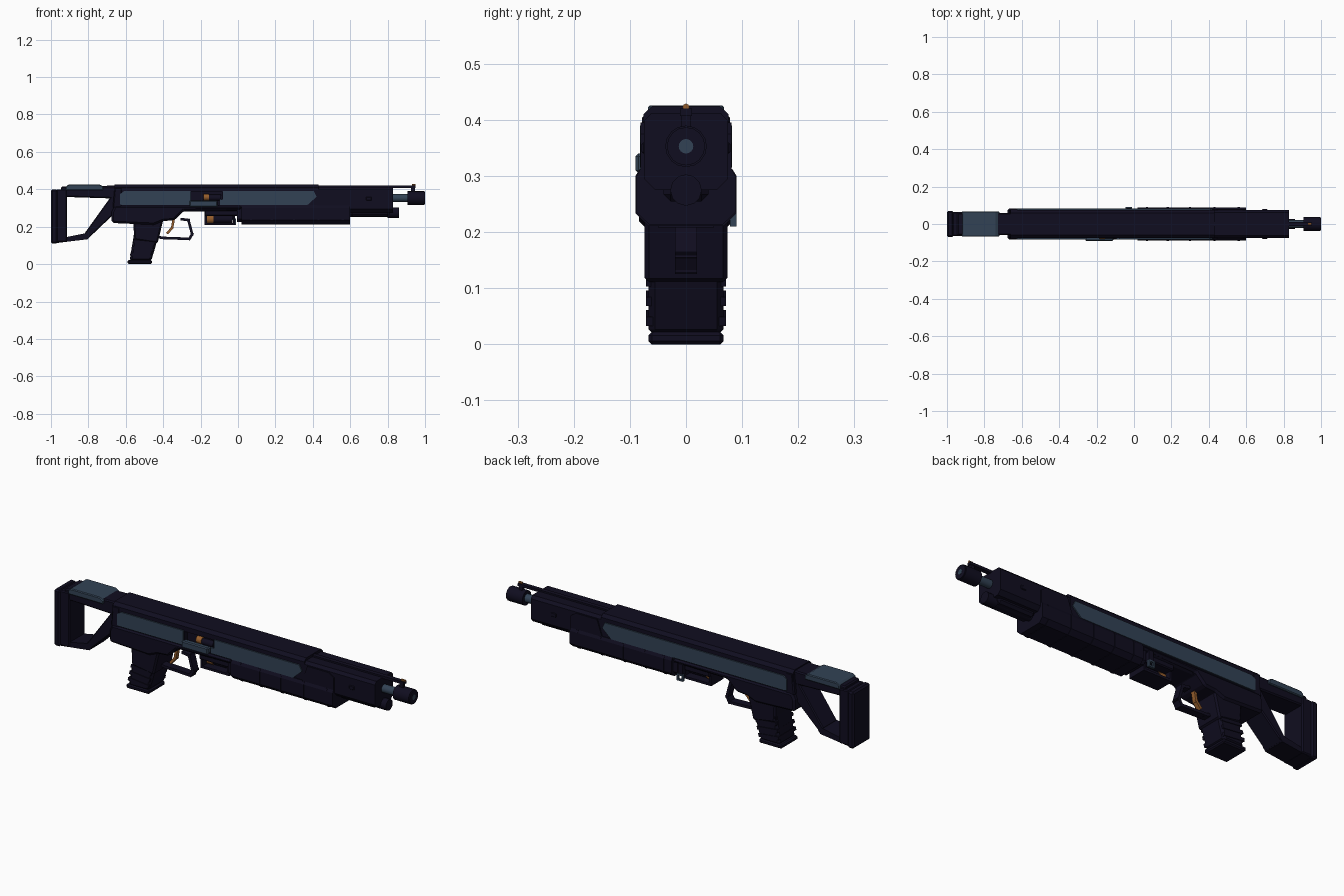
import bpy, bmesh, math
from mathutils import Matrix

old = bpy.data.objects.get("Cube")
if old:
    bpy.data.objects.remove(old, do_unlink=True)


def material(name, rgb):
    m = bpy.data.materials.new(name)
    m.use_nodes = True
    m.diffuse_color = (*rgb, 1)
    m.node_tree.nodes["Principled BSDF"].inputs["Base Color"].default_value = (*rgb, 1)
    return m


NAVY = material("dark navy", (0.005, 0.004, 0.014))
SLATE = material("slate blue", (0.032, 0.055, 0.09))
BRASS = material("brass orange", (0.3, 0.11, 0.025))


def finish(name, bm, mat, bevel=0):
    bmesh.ops.recalc_face_normals(bm, faces=bm.faces)
    me = bpy.data.meshes.new(name)
    bm.to_mesh(me)
    bm.free()
    me.materials.append(mat)
    ob = bpy.data.objects.new(name, me)
    bpy.context.collection.objects.link(ob)
    if bevel:
        mod = ob.modifiers.new("Chamfer", "BEVEL")
        mod.width, mod.segments = bevel, 1
    return ob


def prism(name, pts, lo, hi, mat=NAVY, bevel=0, axis="y"):
    """Extrude an (x, z) profile along y, or a (y, z) profile along x."""
    bm = bmesh.new()
    place = (lambda p: (p[0], lo, p[1])) if axis == "y" else (lambda p: (lo, p[0], p[1]))
    face = bm.faces.new([bm.verts.new(place(p)) for p in pts])
    moved = bmesh.ops.extrude_face_region(bm, geom=[face])["geom"]
    shift = (0, hi - lo, 0) if axis == "y" else (hi - lo, 0, 0)
    bmesh.ops.translate(bm, vec=shift, verts=[v for v in moved if isinstance(v, bmesh.types.BMVert)])
    return finish(name, bm, mat, bevel)


def box(name, x0, x1, y0, y1, z0, z1, mat=NAVY, bevel=0):
    return prism(name, [(x0, z0), (x1, z0), (x1, z1), (x0, z1)], y0, y1, mat, bevel)


def section(half, mat_name, x0, x1):
    """Extrude a symmetric cross-section given by its right half."""
    return prism(mat_name, half + [(-y, z) for y, z in reversed(half)], x0, x1, axis="x")


def rod(name, x0, x1, z, r, mat=NAVY, sides=16, y=0):
    bm = bmesh.new()
    bmesh.ops.create_cone(bm, cap_ends=True, segments=sides, radius1=r, radius2=r, depth=x1 - x0,
                          matrix=Matrix.Translation(((x0 + x1) / 2, y, z)) @ Matrix.Rotation(math.pi / 2, 4, "Y"))
    ob = finish(name, bm, mat)
    for o in bpy.context.selected_objects:
        o.select_set(False)
    ob.select_set(True)
    bpy.context.view_layer.objects.active = ob
    bpy.ops.object.shade_smooth_by_angle(angle=math.radians(40))
    return ob


def strip(name, path, width, half, mat=NAVY):
    """Flat band following a path in the x-z plane."""
    for i, ((ax, az), (bx, bz)) in enumerate(zip(path, path[1:])):
        d = math.hypot(bx - ax, bz - az)
        ux, uz = (bx - ax) / d * width / 2, (bz - az) / d * width / 2
        prism(f"{name}_{i + 1}", [(ax - ux - uz, az - uz + ux), (ax - ux + uz, az - uz - ux),
                                  (bx + ux + uz, bz + uz - ux), (bx + ux - uz, bz + uz + ux)], -half, half, mat)


# Receiver and the forward shroud
receiver = section([(.06, .425), (.076, .41), (.076, .29), (.06, .28)], "receiver", -.66, .43)
section([(.062, .412), (.075, .398), (.075, .295), (.055, .275)], "front_shroud", .42, .83)
prism("lower_receiver", [(-.675, .22), (-.45, .21), (-.40, .23), (-.34, .235), (-.29, .285), (.02, .29),
                         (.02, .312), (-.66, .312), (-.675, .28)], -.084, .084, bevel=.01)
prism("receiver_rear", [(-.67, .30), (-.62, .30), (-.62, .41), (-.66, .41)], -.078, .078, bevel=.006)

# Ejection port cut in the right side
cutter = box("port_cutter", -.25, -.085, -.2, -.055, .316, .385)
cut = receiver.modifiers.new("Port", "BOOLEAN")
cut.object, cut.solver = cutter, "EXACT"
bpy.context.view_layer.objects.active = receiver
bpy.ops.object.modifier_apply(modifier="Port")
bpy.data.objects.remove(cutter, do_unlink=True)
rod("chambered_shell_body", -.155, -.09, .355, .016, sides=12, y=-.062)
rod("chambered_shell_head", -.185, -.155, .358, .018, BRASS, 12, -.062)
box("bolt_handle", -.26, -.11, -.09, -.06, .305, .34, SLATE, .005)

# Side panels
REAR = [(-.63, .32), (-.63, .375), (-.61, .39)]
NOSE = [(.405, .39), (.42, .36), (.37, .315)]
prism("right_rear_panel", REAR + [(-.255, .39), (-.255, .315), (-.62, .315)], -.082, -.074, SLATE)
prism("right_front_panel", [(-.08, .345), (-.08, .39)] + NOSE + [(-.10, .315), (-.10, .345)], -.082, -.074, SLATE)
prism("left_panel", REAR + NOSE + [(-.62, .315)], .074, .082, SLATE)
for side in (-1, 1):
    for x, w in ((.50, .022), (.70, .015)):
        box("shroud_lug", x - w, x + w, *sorted((side * .07, side * .079)), .34, .36, bevel=.003)
    prism("shroud_cheek", [(.42, .31), (.60, .31), (.60, .375), (.57, .395), (.45, .395)],
          *sorted((side * .07, side * .081)))

# Pump handle with ribs
section([(.08, .315), (.088, .30), (.088, .235), (.065, .213)], "pump", .02, .60)
section([(.07, .30), (.075, .29), (.075, .24), (.06, .225)], "pump_rear", -.005, .02)
for x in (.07, .18, .30, .43, .56):
    section([(.083, .312), (.09, .30), (.09, .234), (.067, .211)], "pump_rib", x - .006, x + .006)

# Barrel, magazine tube and muzzle
rod("barrel", .80, .92, .353, .021, SLATE)
rod("muzzle", .905, .995, .353, .037, sides=16)
rod("muzzle_rim", .99, 1.0, .353, .034, sides=16)
rod("muzzle_bore", .998, 1.001, .353, .013, SLATE)
rod("magazine_tube", .58, .83, .277, .025)
rod("magazine_cap", .80, .86, .275, .028, sides=12)
box("tube_clamp", .60, .81, -.04, .04, .255, .30, bevel=.012)

# Top rib and bead sight
box("top_rib", .40, .95, -.011, .011, .407, .42)
box("rib_post", .925, .945, -.008, .008, .37, .41)
rod("bead_sight", .93, .95, .423, .006, BRASS, 8)

# Stock
box("butt_pad", -1, -.965, -.07, .07, .11, .40, bevel=.008)
box("butt_plate", -.97, -.915, -.064, .064, .118, .40, bevel=.005)
prism("stock_top", [(-.95, .36), (-.64, .35), (-.64, .42), (-.945, .415)], -.06, .06, bevel=.006)
prism("stock_bottom", [(-.975, .112), (-.805, .133), (-.79, .15), (-.81, .166), (-.93, .142)], -.058, .058)
prism("stock_strut", [(-.805, .133), (-.64, .29), (-.64, .37), (-.68, .36), (-.82, .165)], -.058, .058, bevel=.005)
prism("cheek_pad", [(-.92, .395), (-.72, .395), (-.72, .415), (-.74, .426), (-.905, .426), (-.92, .415)],
      -.068, .068, SLATE, .004)

# Grip with side and back ridges
prism("grip", [(-.58, .015), (-.465, .015), (-.445, .08), (-.405, .235), (-.56, .235), (-.55, .20)],
      -.067, .067, bevel=.012)
prism("grip_top", [(-.555, .13), (-.43, .11), (-.40, .235), (-.56, .235)], -.074, .074, bevel=.008)
box("grip_base", -.59, -.46, -.067, .067, 0, .022, bevel=.006)
for i in range(4):
    z, x = .045 + i * .035, -.578 + i * .008
    prism("grip_ridge", [(x, z), (x + .115, z - .012), (x + .119, z + .004), (x + .003, z + .016)], -.071, .071)

# Trigger and guard
strip("trigger_guard", [(-.43, .145), (-.40, .14), (-.26, .135), (-.245, .16), (-.265, .235), (-.30, .24)], .014, .02)
strip("trigger", [(-.345, .235), (-.352, .195), (-.375, .168)], .013, .011, BRASS)

# Loading port carrier with a shell
box("carrier_floor", -.178, -.015, -.05, .05, .208, .22)
box("carrier_roof", -.178, -.0, -.065, .065, .258, .292, bevel=.005)
for x in (-.178, -.027):
    box("carrier_end", x, x + .012, -.05, .05, .21, .27)
rod("loaded_shell_body", -.13, -.03, .241, .021, sides=12, y=0)
rod("loaded_shell_head", -.165, -.13, .241, .024, BRASS, 12)

# Sling loop on the left side
for z0, z1, x0, x1 in ((.21, .218, -.045, -.01), (.237, .245, -.045, -.01),
                       (.21, .245, -.045, -.037), (.21, .245, -.018, -.01)):
    box("sling_loop", x0, x1, .078, .09, z0, z1, SLATE)
box("sling_mount", -.04, -.015, .06, .086, .24, .295)
